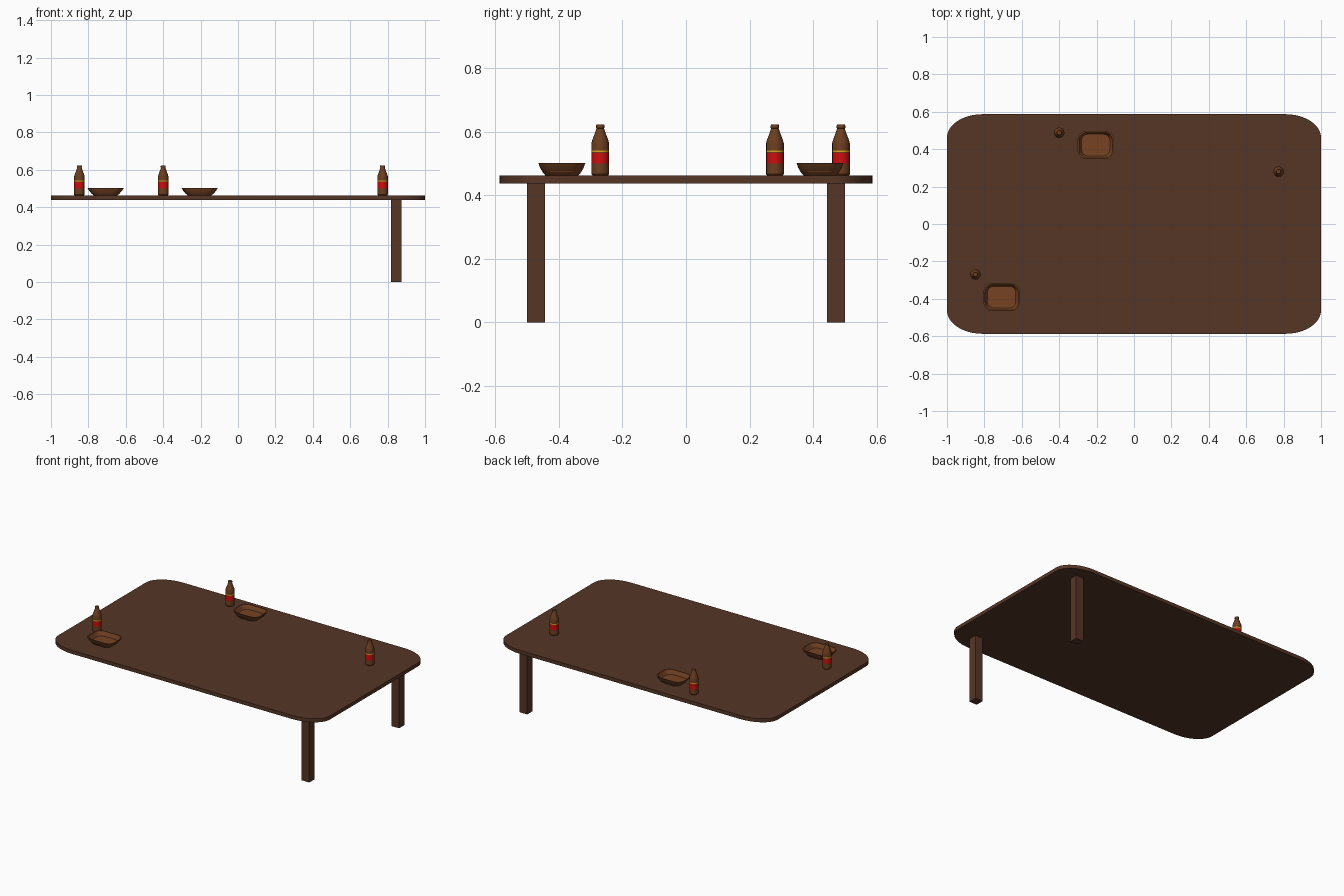
import bpy, bmesh, math

if "Cube" in bpy.data.objects:
    bpy.data.objects.remove(bpy.data.objects["Cube"])


def material(name, srgb):
    m = bpy.data.materials.new(name)
    lin = [(c / 255 / 12.92) if c < 11 else ((c / 255 + 0.055) / 1.055) ** 2.4 for c in srgb]
    m.diffuse_color = (*lin, 1)
    m.use_nodes = True
    m.node_tree.nodes["Principled BSDF"].inputs["Base Color"].default_value = m.diffuse_color
    return m


WOOD = material("dark wood", (86, 54, 38))
GLASS = material("brown glass", (108, 62, 32))
BOWL = material("bowl wood", (118, 68, 36))
RED = material("label red", (205, 14, 14))
YELLOW = material("label yellow", (215, 165, 30))


def rounded_rect(hx, hy, rx, ry, z, steps):
    """Loop of points round a rectangle with elliptical corners."""
    pts = []
    for i, (sx, sy) in enumerate([(1, 1), (-1, 1), (-1, -1), (1, -1)]):
        for k in range(steps + 1):
            a = math.pi / 2 * (i + k / steps)
            pts.append((sx * (hx - rx) + rx * math.cos(a), sy * (hy - ry) + ry * math.sin(a), z))
    return pts


def circle(r, z, n):
    return [(r * math.cos(math.tau * i / n), r * math.sin(math.tau * i / n), z) for i in range(n)]


def loft(name, loops, loc, mats, band_mats=None, angle=30):
    """Skin a stack of loops, capped at both ends."""
    bm = bmesh.new()
    rings = [[bm.verts.new(p) for p in loop] for loop in loops]
    n = len(rings[0])
    for j in range(len(rings) - 1):
        for i in range(n):
            k = (i + 1) % n
            f = bm.faces.new((rings[j][i], rings[j][k], rings[j + 1][k], rings[j + 1][i]))
            f.material_index = (band_mats or {}).get(j, 0)
    bm.faces.new(rings[0][::-1])
    bm.faces.new(rings[-1])
    me = bpy.data.meshes.new(name)
    bm.to_mesh(me)
    bm.free()
    for m in mats:
        me.materials.append(m)
    ob = bpy.data.objects.new(name, me)
    bpy.context.collection.objects.link(ob)
    ob.location = loc
    bpy.ops.object.select_all(action='DESELECT')
    ob.select_set(True)
    bpy.context.view_layer.objects.active = ob
    bpy.ops.object.shade_smooth_by_angle(angle=math.radians(angle))
    return ob


TOP = 0.462

# Table top with wide elliptical corners
loft("table_top", [rounded_rect(1, 0.587, 0.19, 0.125, z, 10) for z in (0.438, TOP)], (0, 0, 0), [WOOD])

# Two square legs at the right end
for side, y in (("front", -0.472), ("back", 0.472)):
    bpy.ops.mesh.primitive_cube_add(size=1, location=(0.846, y, 0.2195))
    leg = bpy.context.object
    leg.name = side + "_leg"
    leg.scale = (0.056, 0.056, 0.439)
    leg.data.materials.append(WOOD)

# Bottles: radius and height above the table top
PROFILE = [(0.024, 0), (0.028, 0.005), (0.028, 0.038), (0.028, 0.072), (0.028, 0.074), (0.028, 0.080),
           (0.028, 0.102), (0.025, 0.113), (0.018, 0.131), (0.013, 0.146), (0.0115, 0.149),
           (0.0135, 0.150), (0.0135, 0.158), (0.012, 0.161)]
for i, (x, y) in enumerate([(-0.848, -0.27), (-0.40, 0.488), (0.773, 0.28)]):
    loft(f"bottle_{i + 1}", [circle(r, z, 16) for r, z in PROFILE], (x, y, TOP),
         [GLASS, RED, YELLOW], {2: 1, 4: 2})

# Shallow bowls: outer wall up to the rim, then down to the inner floor
WALL = [(0.062, 0.051, 0.0), (0.074, 0.060, 0.010), (0.088, 0.069, 0.026), (0.097, 0.074, 0.040),
        (0.090, 0.068, 0.040), (0.083, 0.062, 0.026), (0.077, 0.058, 0.012)]
for i, (x, y) in enumerate([(-0.708, -0.391), (-0.205, 0.422)]):
    loft(f"bowl_{i + 1}", [rounded_rect(a, b, 0.6 * b, 0.6 * b, z, 4) for a, b, z in WALL],
         (x, y, TOP), [BOWL], angle=35)
